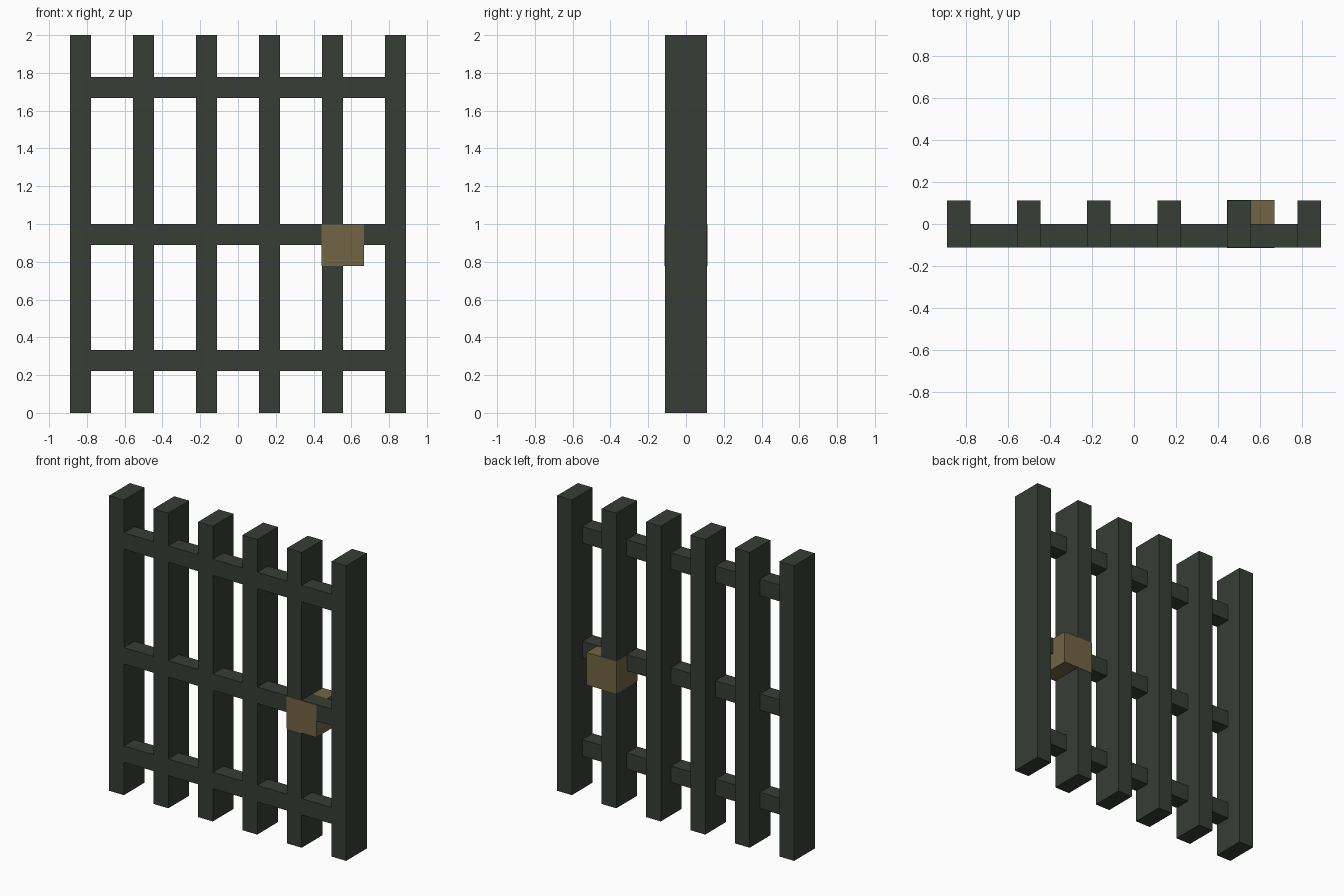
import bpy

cube = bpy.data.objects.get("Cube")
if cube:
    bpy.data.objects.remove(cube, do_unlink=True)

U = 1 / 9  # bar thickness
EPS = 0.002  # keeps the lock skin clear of the bar it wraps


def material(name, rgb):
    m = bpy.data.materials.new(name)
    m.use_nodes = True
    m.diffuse_color = (*rgb, 1)
    m.node_tree.nodes["Principled BSDF"].inputs["Base Color"].default_value = (*rgb, 1)
    return m


def box(name, low, high, mat):
    centre = [(a + b) / 2 for a, b in zip(low, high)]
    bpy.ops.mesh.primitive_cube_add(size=1, location=centre)
    ob = bpy.context.object
    ob.name = name
    ob.scale = [b - a for a, b in zip(low, high)]
    bpy.ops.object.transform_apply(location=False, rotation=False, scale=True)
    ob.data.materials.append(mat)
    return ob


iron = material("dark_iron", (0.038, 0.047, 0.038))
brass = material("dull_brass", (0.165, 0.130, 0.056))

# Upright bars
for i in range(6):
    x = (3 * i - 8) * U
    box(f"upright_bar_{i + 1}", (x, -U, 0), (x + U, U, 2), iron)

# Cross rails, in the front half of the depth
for name, step in (("lower", 2), ("middle", 8), ("upper", 15)):
    box(f"{name}_rail", (-7 * U, -U, step * U), (7 * U, 0, (step + 1) * U), iron)

# Lock block around the fifth bar, its top just under the middle rail's top
box("lock_block", (4 * U - EPS, -U - EPS, 7 * U), (6 * U, U + EPS, 9 * U - EPS), brass)
